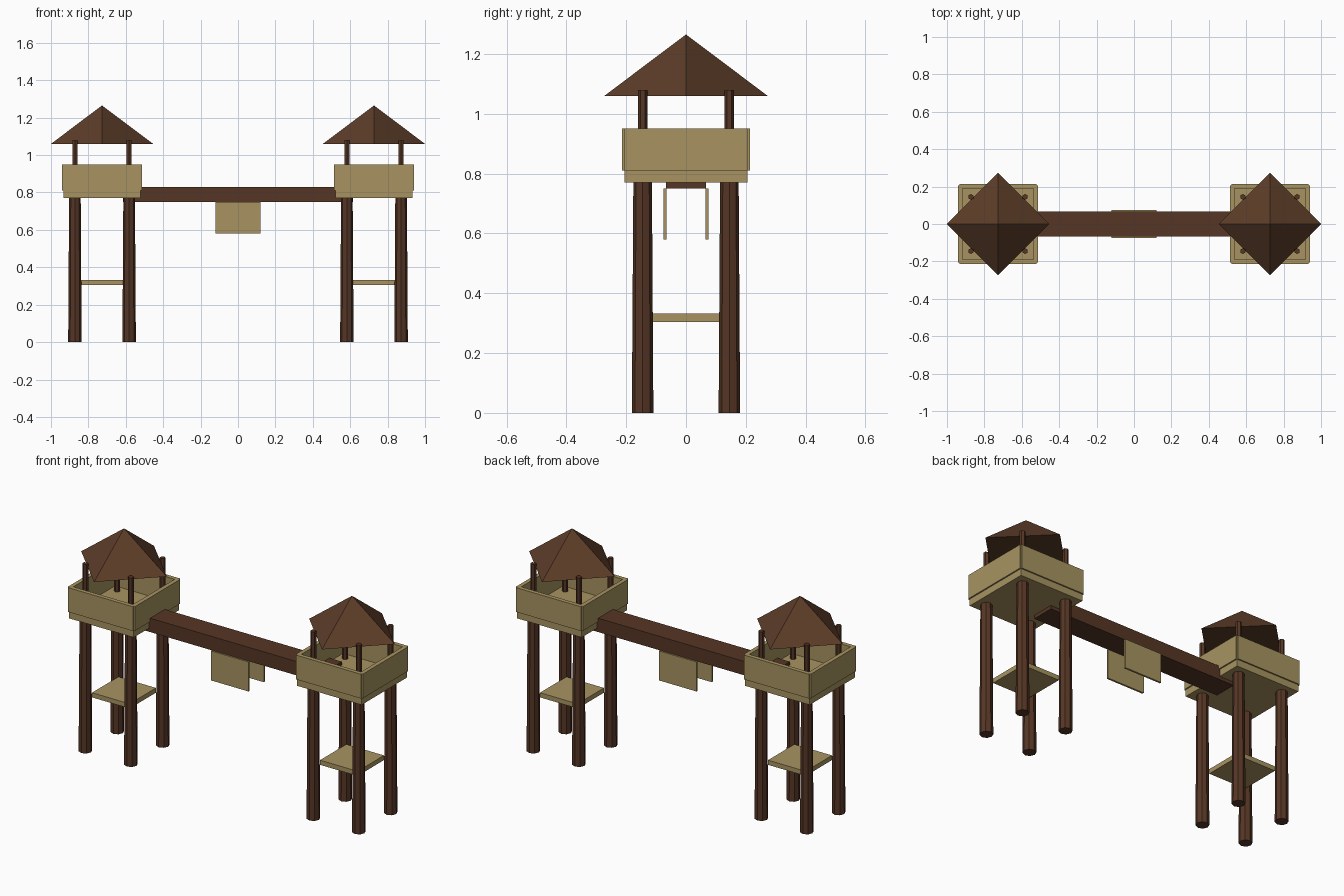
import bpy
from math import pi

cube = bpy.data.objects.get("Cube")
if cube:
    bpy.data.objects.remove(cube, do_unlink=True)


def material(name, rgb):
    """Flat material from an sRGB 0-255 colour."""
    lin = [((c / 255 + 0.055) / 1.055) ** 2.4 for c in rgb] + [1.0]
    mat = bpy.data.materials.new(name)
    mat.use_nodes = True
    mat.diffuse_color = lin
    bsdf = next(n for n in mat.node_tree.nodes if n.type == 'BSDF_PRINCIPLED')
    bsdf.inputs["Base Color"].default_value = lin
    bsdf.inputs["Roughness"].default_value = 0.9
    return mat


TIMBER = material("dark timber", (86, 54, 37))
ROOF = material("brown shingle", (92, 60, 40))
PLANK = material("tan plank", (168, 148, 97))


def finish(name, mat):
    ob = bpy.context.object
    ob.name = name
    ob.data.materials.append(mat)
    return ob


def box(name, mat, center, size):
    bpy.ops.mesh.primitive_cube_add(size=1, location=center)
    ob = finish(name, mat)
    ob.scale = size
    return ob


def column(name, mat, sides, x, y, z0, z1, r0, r1, turn=0.0):
    """Tapered prism standing between two heights."""
    bpy.ops.mesh.primitive_cone_add(vertices=sides, radius1=r0, radius2=r1, depth=z1 - z0,
                                    location=(x, y, (z0 + z1) / 2), rotation=(0, 0, turn))
    return finish(name, mat)


TOWER_X, POST = 0.727, 0.145
WALL, WALL_T = 0.202, 0.024

for side, label in ((1, "left"), (-1, "right")):
    cx = side * TOWER_X

    # Legs and the slimmer roof posts above them
    for sx in (-1, 1):
        for sy in (-1, 1):
            x, y = cx + sx * POST, sy * POST
            column(label + "_leg", TIMBER, 8, x, y, 0, 0.78, 0.036, 0.031)
            column(label + "_roof_post", TIMBER, 6, x, y, 0.80, 1.08, 0.0155, 0.0155)

    # Lower shelf and deck
    box(label + "_shelf", PLANK, (cx, 0, 0.318), (0.24, 0.24, 0.027))
    box(label + "_deck", PLANK, (cx, 0, 0.79), (0.412, 0.412, 0.04))

    # Railing walls with notched corners
    for s in (-1, 1):
        box(label + "_side_wall", PLANK, (cx + s * WALL, 0, 0.88), (WALL_T, 0.412, 0.14))
        box(label + "_end_wall", PLANK, (cx, s * WALL, 0.88), (0.412, WALL_T, 0.14))

    # Pyramid roof with its corners on the axes
    column(label + "_roof", ROOF, 4, cx, 0, 1.06, 1.265, 0.273, 0)

# Bridge beam and the two hanging boards
box("bridge", TIMBER, (0, 0, 0.79), (1.23, 0.134, 0.08))
for s in (-1, 1):
    box("hanging_board", PLANK, (0, s * 0.07, 0.665), (0.24, 0.011, 0.17))
